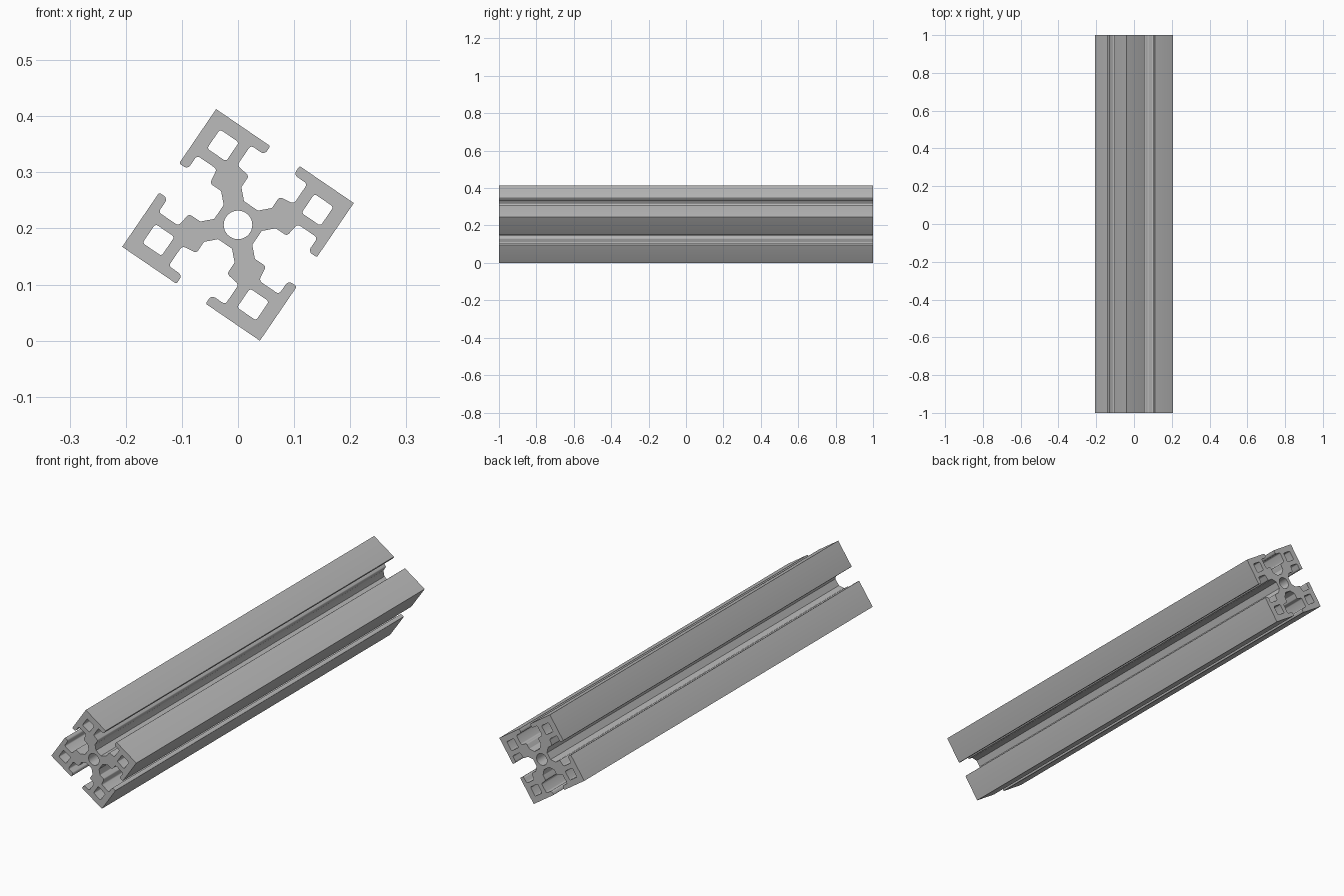
import bpy, bmesh, math
from mathutils import Vector, Matrix

if "Cube" in bpy.data.objects:
    bpy.data.objects.remove(bpy.data.objects["Cube"])

HALF = 0.1485                 # half the width of the square section
TILT = math.radians(-34.3)    # roll of the section about its length
LIFT = HALF * (math.cos(TILT) - math.sin(TILT))


def fillet(points, steps=4):
    """Round the corners of a closed outline given as (x, y, radius)."""
    out = []
    n = len(points)
    for i, (x, y, r) in enumerate(points):
        p = Vector((x, y))
        if r == 0:
            out.append(p)
            continue
        a = (Vector(points[i - 1][:2]) - p).normalized()
        b = (Vector(points[(i + 1) % n][:2]) - p).normalized()
        half = a.angle(b) / 2
        centre = p + (a + b).normalized() * (r / math.sin(half))
        start = p + a * (r / math.tan(half)) - centre
        end = p + b * (r / math.tan(half)) - centre
        sweep = start.angle_signed(end)
        for k in range(steps + 1):
            out.append(centre + Matrix.Rotation(-sweep * k / steps, 2) @ start)
    return out


# Half of one T-slot, from the floor out to the lip, then the outer corner
slot = [(0.015, 0.041, 0), (0.033, 0.059, 0.004), (0.033, 0.083, 0.006),
        (0.061, 0.087, 0.007), (0.061, 0.130, 0.006), (0.0315, 0.130, 0.008),
        (0.0315, HALF, 0.003)]
side = [(-x, y, r) for x, y, r in reversed(slot)] + slot + [(HALF, HALF, 0)]

# Four slotted sides make the outline
outline = []
for i in range(4):
    turn = Matrix.Rotation(-i * math.pi / 2, 2)
    outline += [(*(turn @ Vector((x, y))), r) for x, y, r in side]
loops = [fillet(outline)]

# Square hollow in each corner block
for sx, sy in ((-1, 1), (1, 1), (1, -1), (-1, -1)):
    h = 0.0205
    loops.append(fillet([(sx * 0.102 + a * h, sy * 0.102 + b * h, 0.005)
                         for a, b in ((-1, 1), (1, 1), (1, -1), (-1, -1))]))

# Round bore in the middle
loops.append([Vector((math.cos(a), math.sin(a))) * 0.0255
              for a in (i * math.tau / 32 for i in range(32))])

# Fill the section and extrude it along its length
bm = bmesh.new()
roll = Matrix.Rotation(TILT, 2)
edges = []
for loop in loops:
    pts = [roll @ p for p in loop]
    vs = [bm.verts.new((p.x, -1, p.y + LIFT)) for p in pts]
    edges += [bm.edges.new((vs[i - 1], vs[i])) for i in range(len(vs))]
bmesh.ops.triangle_fill(bm, edges=edges, use_beauty=True, normal=(0, -1, 0))
ext = bmesh.ops.extrude_face_region(bm, geom=bm.faces[:], use_keep_orig=True)
bmesh.ops.translate(bm, vec=(0, 2, 0),
                    verts=[g for g in ext["geom"] if isinstance(g, bmesh.types.BMVert)])
bmesh.ops.recalc_face_normals(bm, faces=bm.faces[:])

mesh = bpy.data.meshes.new("slotted_rail")
bm.to_mesh(mesh)
bm.free()
rail = bpy.data.objects.new("slotted_rail", mesh)
bpy.context.collection.objects.link(rail)

grey = bpy.data.materials.new("aluminium grey")
grey.diffuse_color = (0.5, 0.5, 0.5, 1)
grey.use_nodes = True
grey.node_tree.nodes["Principled BSDF"].inputs["Base Color"].default_value = grey.diffuse_color
mesh.materials.append(grey)

# Smooth the fillets and bore, keep the flats crisp
bpy.context.view_layer.objects.active = rail
rail.select_set(True)
bpy.ops.object.shade_smooth_by_angle(angle=math.radians(30))
